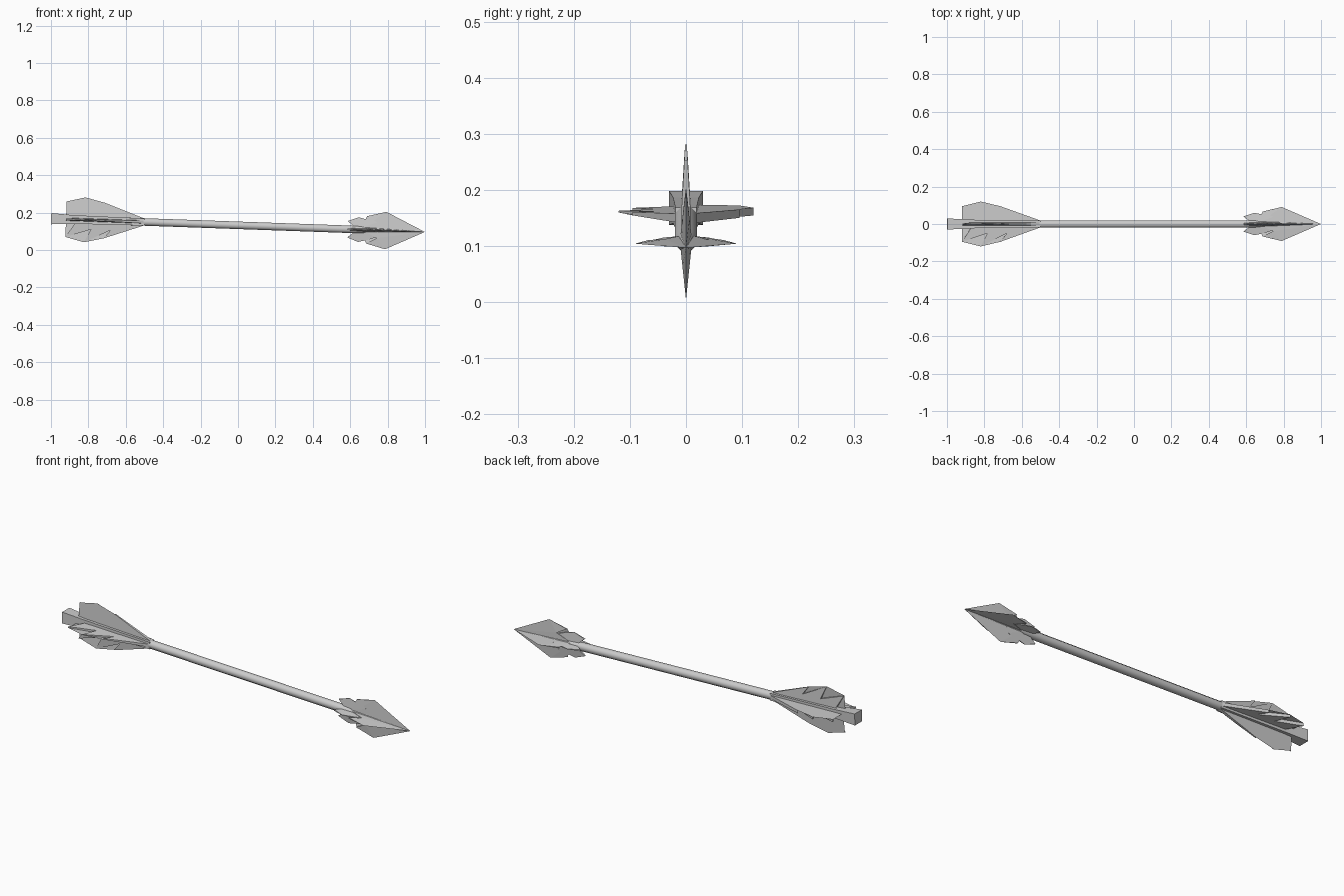
import bpy, bmesh, math
from mathutils import Matrix

if "Cube" in bpy.data.objects:
    bpy.data.objects.remove(bpy.data.objects["Cube"])

# The whole arrow lies along x, tipped slightly nose-down
TILT = Matrix.Translation((0, 0, 0.1325)) @ Matrix.Rotation(0.0355, 4, 'Y')


def finish(name, bm, matrix=Matrix.Identity(4), smooth=False):
    bmesh.ops.recalc_face_normals(bm, faces=bm.faces)
    bm.transform(TILT @ matrix)
    me = bpy.data.meshes.new(name)
    bm.to_mesh(me)
    bm.free()
    ob = bpy.data.objects.new(name, me)
    bpy.context.collection.objects.link(ob)
    if smooth:
        bpy.ops.object.select_all(action='DESELECT')
        ob.select_set(True)
        bpy.context.view_layer.objects.active = ob
        bpy.ops.object.shade_smooth_by_angle(angle=math.radians(50))


def rod(name, stations, sides, smooth=False):
    """Loft regular polygons along x; sizes are flat-to-centre distances."""
    bm = bmesh.new()
    rings = []
    for x, half in stations:
        r = half / math.cos(math.pi / sides)
        angles = [(i + 0.5) * math.tau / sides for i in range(sides)]
        rings.append([bm.verts.new((x, r * math.cos(a), r * math.sin(a))) for a in angles])
    for a, b in zip(rings, rings[1:]):
        for i in range(sides):
            j = (i + 1) % sides
            bm.faces.new((a[i], a[j], b[j], b[i]))
    bm.faces.new(rings[0])
    bm.faces.new(rings[-1])
    finish(name, bm, smooth=smooth)


def blade(name, outline, thickness, angle, scale=1.0):
    """Tapered plate from an (x, radius) outline, turned about the shaft."""
    bm = bmesh.new()
    sides = []
    for s in (1, -1):
        sides.append([bm.verts.new((x, s * thickness(x, r), r * scale)) for x, r in outline])
    n = len(outline)
    for i in range(n):
        j = (i + 1) % n
        bm.faces.new((sides[0][i], sides[0][j], sides[1][j], sides[1][i]))
    caps = [bm.faces.new(v) for v in sides]
    bmesh.ops.triangulate(bm, faces=caps)
    bmesh.ops.remove_doubles(bm, verts=bm.verts, dist=1e-5)
    finish(name, bm, Matrix.Rotation(angle, 4, 'X'))


# Shaft and flared square nock
rod("shaft", [(-0.9, 0.02), (0.6, 0.02), (0.72, 0.014), (0.92, 0.004)], 8, True)
rod("nock", [(-1, 0.03), (-0.88, 0.023), (-0.5, 0.019)], 4)

# Outlines of one feather, one head blade and one small barb
feather = [(-0.5, 0), (-0.5, 0.018), (-0.715, 0.095), (-0.68, 0.05), (-0.82, 0.12),
           (-0.785, 0.05), (-0.92, 0.095), (-0.875, 0.025), (-0.92, 0)]
head = [(1, 0), (0.79, 0.1), (0.688, 0.073), (0.745, 0.042), (0.66, 0.01), (0.66, 0)]
barb = [(0.76, 0), (0.75, 0.035), (0.70, 0.052), (0.645, 0.066), (0.585, 0.044),
        (0.62, 0.016), (0.62, 0)]

for k in range(4):
    turn = k * math.pi / 2
    tip = 0.007 if k == 3 else 0.0015   # the +y feather keeps a thick edge
    blade(f"feather_{k}", feather,
          lambda x, r: 0.009 + (tip - 0.009) * r / 0.12, turn)
    scale = 0.91 if k % 2 else 1.0      # sideways blades are a little narrower
    blade(f"head_blade_{k}", head,
          lambda x, r: 0.011 * (1 - r / 0.1) * min(1, (1 - x) / 0.2), turn, scale)
    blade(f"head_barb_{k}", barb,
          lambda x, r: 0.009 * (1 - r / 0.075), turn, scale)
